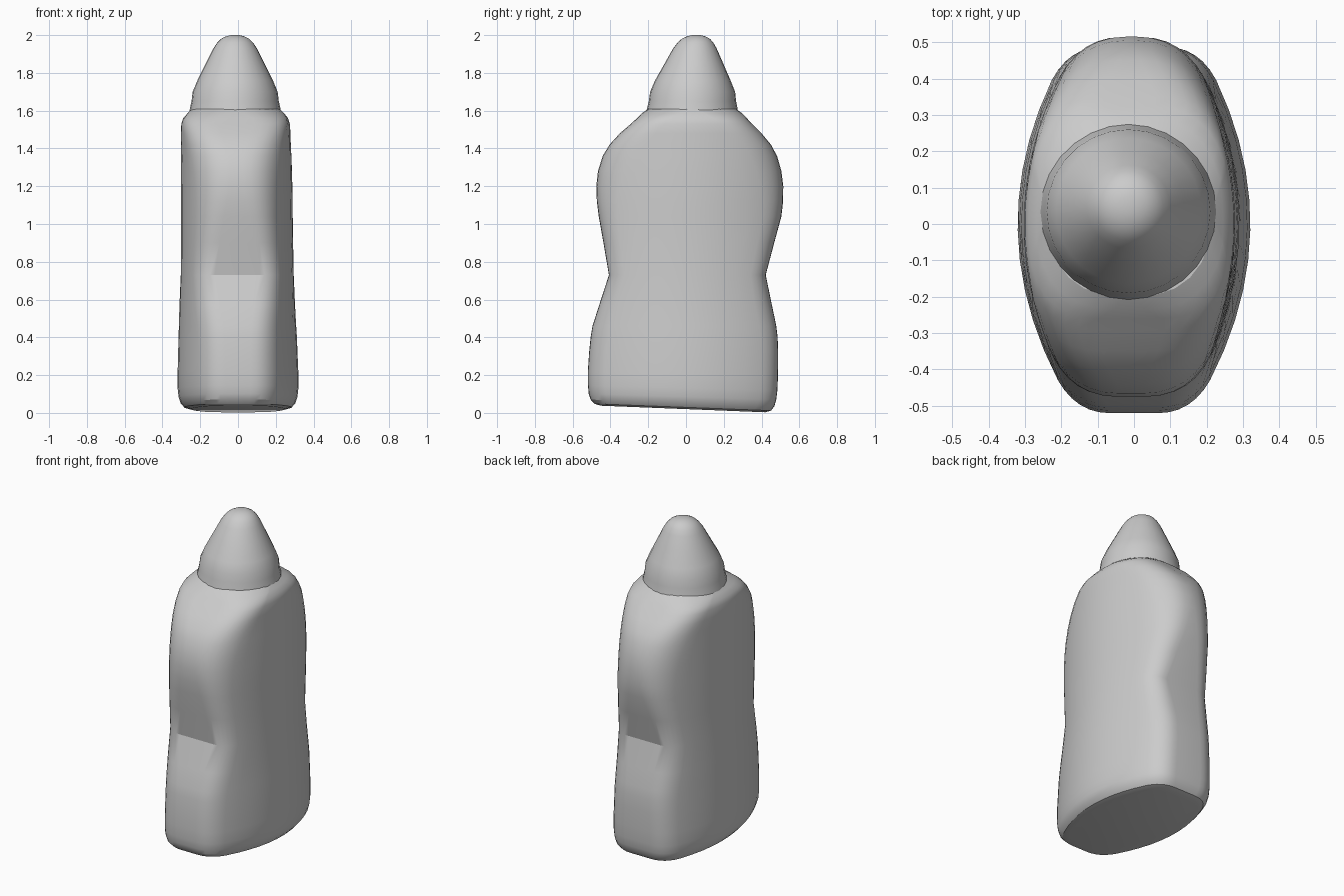
import bpy, bmesh, math

if "Cube" in bpy.data.objects:
    bpy.data.objects.remove(bpy.data.objects["Cube"])

N_SIDE, N_CORNER = 10, 6


def section(z, y0, y1, x0, x1, r):
    """Lens outline with bulged sides, flat ends and rounded corners."""
    cx, half = (x0 + x1) / 2, (x1 - x0) / 2
    w = lambda y: half - 0.6 * y * y

    def corner(sx, yend, d):  # from the side to the flat end
        e = w(yend)
        rx = min(r, e * 0.92)
        a, b, c = (w(yend - d * r), yend - d * r), (e, yend), (e - rx, yend)
        pts = []
        for i in range(N_CORNER + 1):
            t = i / N_CORNER
            k = ((1 - t) ** 2, 2 * t * (1 - t), t * t)
            pts.append((cx + sx * sum(q * p[0] for q, p in zip(k, (a, b, c))),
                        sum(q * p[1] for q, p in zip(k, (a, b, c)))))
        return pts

    def side(sx):
        lo, hi = y0 + r, y1 - r
        ys = [lo + (hi - lo) * i / N_SIDE for i in range(1, N_SIDE)]
        return [(cx + sx * w(y), y) for y in ys]

    loop = (corner(1, y0, -1)[::-1] + side(1) + corner(1, y1, 1)
            + corner(-1, y1, 1)[::-1] + side(-1)[::-1] + corner(-1, y0, -1))
    fade = max(0, 1 - z / 0.3)  # the base is slightly tilted
    return [(x, y, z + fade * (0.02 - 0.04 * y)) for x, y in loop]


def loft(name, rings, angle):
    bm = bmesh.new()
    rows = [[bm.verts.new(p) for p in ring] for ring in rings]
    n = len(rows[0])
    for a, b in zip(rows, rows[1:]):
        for i in range(n):
            j = (i + 1) % n
            bm.faces.new((a[i], a[j], b[j], b[i]))
    bm.faces.new(rows[0][::-1])
    bm.faces.new(rows[-1])
    bmesh.ops.recalc_face_normals(bm, faces=bm.faces)
    mesh = bpy.data.meshes.new(name)
    bm.to_mesh(mesh)
    bm.free()
    obj = bpy.data.objects.new(name, mesh)
    bpy.context.collection.objects.link(obj)
    bpy.ops.object.select_all(action='DESELECT')
    obj.select_set(True)
    bpy.context.view_layer.objects.active = obj
    bpy.ops.object.shade_smooth_by_angle(angle=math.radians(angle))
    return obj


# Bottle body: z, front, back, left, right, corner radius
body = [
    (0.00, -.45, .42, -.25, .25, .09), (0.01, -.485, .45, -.285, .285, .09),
    (0.035, -.505, .468, -.305, .305, .09), (0.07, -.515, .478, -.315, .315, .09),
    (0.12, -.519, .484, -.32, .32, .09), (0.20, -.52, .487, -.32, .32, .09),
    (0.32, -.513, .488, -.317, .315, .09), (0.40, -.505, .485, -.315, .312, .09),
    (0.46, -.495, .478, -.313, .308, .09), (0.57, -.46, .455, -.31, .302, .09),
    (0.73, -.408, .422, -.303, .295, .08), (0.90, -.437, .467, -.303, .292, .09),
    (1.04, -.462, .505, -.303, .29, .10), (1.12, -.472, .514, -.303, .29, .11),
    (1.20, -.475, .515, -.303, .288, .12), (1.28, -.466, .505, -.303, .286, .13),
    (1.36, -.441, .482, -.303, .283, .14), (1.42, -.405, .45, -.303, .28, .14),
    (1.48, -.35, .40, -.303, .278, .14), (1.53, -.292, .35, -.30, .275, .14),
    (1.56, -.26, .322, -.29, .265, .15), (1.585, -.235, .298, -.268, .245, .18),
    (1.61, -.20, .265, -.245, .22, .21),
]
loft("bottle_body", [section(*row) for row in body], 24)

# Tapered cap: z, radius, centre y
cap = [
    (1.58, .245, .033), (1.61, .24, .033), (1.65, .231, .034), (1.70, .225, .035),
    (1.76, .20, .036), (1.85, .155, .042), (1.93, .115, .047), (1.96, .095, .05),
    (1.98, .075, .052), (1.993, .05, .054), (2.0, .022, .055),
]
SEG = 28
loft("cap", [[(-.015 + r * math.cos(2 * math.pi * i / SEG),
               cy + r * math.sin(2 * math.pi * i / SEG), z)
              for i in range(SEG)] for z, r, cy in cap], 30)
